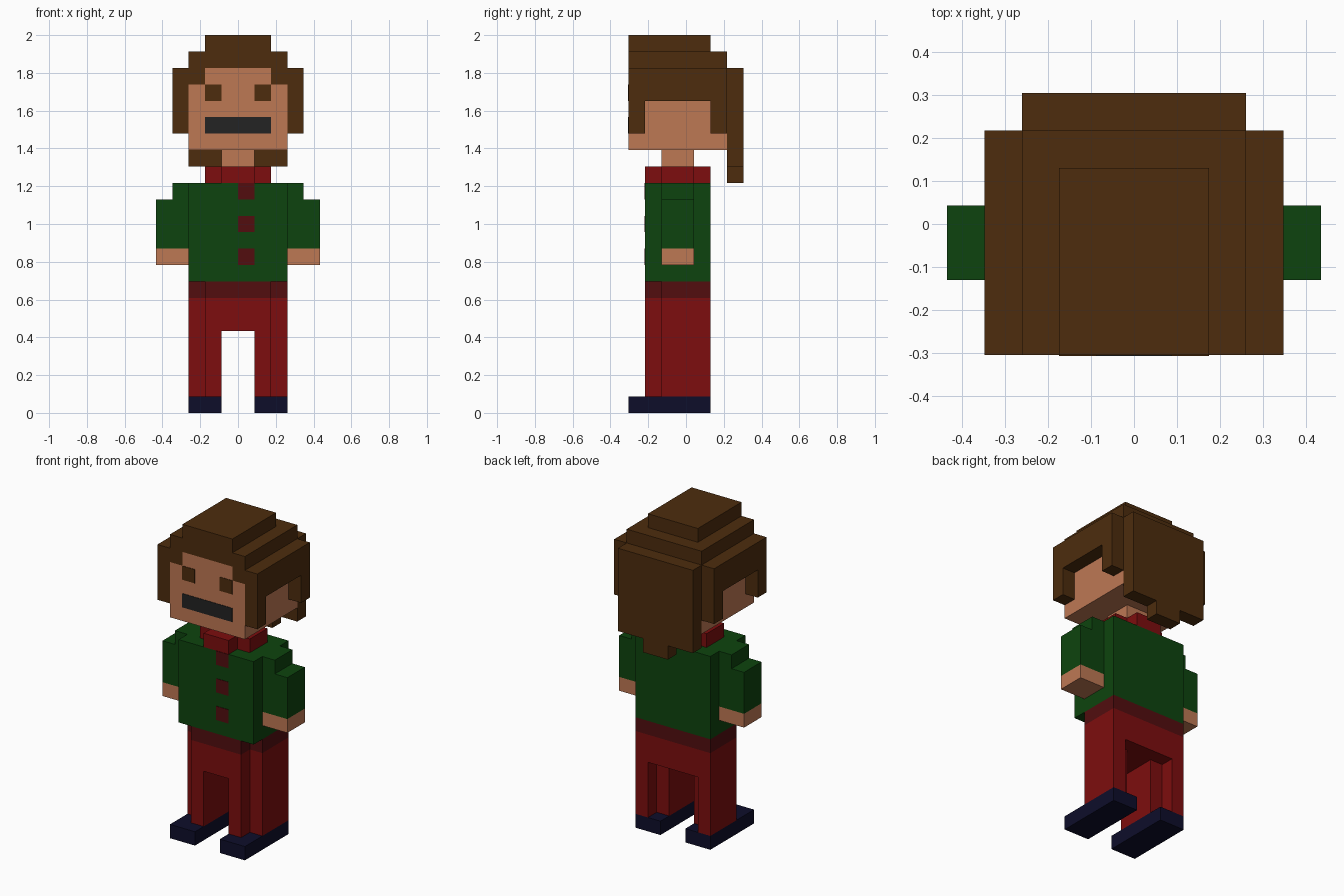
import bpy
import bmesh
from mathutils import Vector

cube = bpy.data.objects.get("Cube")
if cube:
    bpy.data.objects.remove(cube, do_unlink=True)

U = 2 / 23  # size of one block


def material(name, rgb):
    lin = [((c / 255 + 0.055) / 1.055) ** 2.4 if c > 10 else c / 255 / 12.92 for c in rgb]
    m = bpy.data.materials.new(name)
    m.use_nodes = True
    m.diffuse_color = (*lin, 1)
    bsdf = m.node_tree.nodes["Principled BSDF"]
    bsdf.inputs["Base Color"].default_value = (*lin, 1)
    bsdf.inputs["Roughness"].default_value = 0.9
    return m


BROWN = material("hair brown", (77, 44, 13))
SKIN = material("skin", (190, 120, 84))
BLACK = material("mouth black", (35, 35, 35))
GREEN = material("jacket green", (13, 68, 14))
RED = material("cloth red", (125, 13, 14))
MAROON = material("dark red", (82, 13, 15))
NAVY = material("shoe navy", (13, 13, 42))


def place(x, y, z):
    """Block units to model space: y counts back from the toes."""
    return Vector((x * U, (y - 3.5) * U, z * U))


def finish(bm, name, mat):
    mesh = bpy.data.meshes.new(name)
    bm.to_mesh(mesh)
    bm.free()
    mesh.materials.append(mat)
    obj = bpy.data.objects.new(name, mesh)
    bpy.context.collection.objects.link(obj)
    return obj


def cells(boxes, side):
    out = set()
    for x0, x1, y0, y1, z0, z1 in boxes:
        if side < 0:
            x0, x1 = -x1, -x0
        out |= {(x, y, z) for x in range(x0, x1) for y in range(y0, y1) for z in range(z0, z1)}
    return out


def blocks(name, mat, add, cut=(), side=1):
    """Merge block boxes, remove the cut boxes, keep only the outer skin."""
    solid = cells(add, side) - cells(cut, side)
    bm = bmesh.new()
    for c in solid:
        for axis in range(3):
            for step in (0, 1):
                n = list(c)
                n[axis] += 1 if step else -1
                if tuple(n) in solid:
                    continue
                quad = []
                for a, b in ((0, 0), (1, 0), (1, 1), (0, 1)):
                    p = list(c)
                    p[axis] += step
                    p[(axis + 1) % 3] += a
                    p[(axis + 2) % 3] += b
                    quad.append(bm.verts.new(place(*p)))
                bm.faces.new(quad if step else quad[::-1])
    bmesh.ops.remove_doubles(bm, verts=bm.verts[:], dist=1e-4)
    bmesh.ops.dissolve_limit(bm, angle_limit=0.01, verts=bm.verts[:], edges=bm.edges[:])
    return finish(bm, name, mat)


def plate(name, mat, x0, x1, z0, z1, y, thick=0.003):
    """Thin detail laid on a front-facing surface."""
    bm = bmesh.new()
    bmesh.ops.create_cube(bm, size=1)
    a, b = place(x0, y, z0), place(x1, y, z1)
    for v in bm.verts:
        v.co = Vector((a.x if v.co.x < 0 else b.x,
                       a.y - (thick if v.co.y < 0 else 0),
                       a.z if v.co.z < 0 else b.z))
    return finish(bm, name, mat)


# Legs, shoes, arms and hands, one per side
for label, s in (("left", 1), ("right", -1)):
    blocks(label + "_shoe", NAVY, [(1, 3, 0, 5, 0, 1)], side=s)
    blocks(label + "_leg", RED, [(1, 2, 1, 4, 1, 5), (2, 3, 2, 5, 1, 5)], side=s)
    blocks(label + "_sleeve", GREEN, [(3, 4, 2, 4, 10, 14), (4, 5, 2, 4, 10, 13)], side=s)
    blocks(label + "_hand", SKIN, [(3, 5, 2, 4, 9, 10)], side=s)

# Hips and belt, with the front corners stepped back
for name, mat, z0, z1 in (("hips", RED, 5, 7), ("belt", MAROON, 7, 8)):
    blocks(name, mat, [(-2, 2, 1, 5, z0, z1), (-3, 3, 2, 5, z0, z1)])

# Jacket, collar and neck
blocks("jacket", GREEN, [(-3, 3, 1, 5, 8, 14)])
blocks("collar", RED, [(-1, 1, 1, 5, 14, 15), (-2, 2, 2, 4, 14, 15)])
blocks("neck", SKIN, [(-1, 1, 2, 4, 15, 16)])

# Head, filled up to the stepped hairline
head = [(-3, 3, 0, 6, 16, 20), (-2, 2, 0, 6, 20, 21)]
blocks("head", SKIN, head)

# Hair: stepped cap, side locks and a tail down the back
blocks("hair", BROWN,
       [(-2, 2, 0, 5, 22, 23), (-3, 3, 0, 6, 21, 22), (-4, 4, 0, 6, 17, 21),
        (-3, 3, 6, 7, 15, 21), (-1, 1, 6, 7, 14, 15)],
       cut=head + [(-4, -3, 1, 5, 17, 19), (3, 4, 1, 5, 17, 19)])

# Face details and buttons
plate("left_eye", BROWN, 1, 2, 19, 20, 0)
plate("right_eye", BROWN, -2, -1, 19, 20, 0)
plate("mouth", BLACK, -2, 2, 17, 18, 0)
for i, z in enumerate((9, 11, 13)):
    plate("button_%d" % (i + 1), MAROON, 0, 1, z, z + 1, 1)
